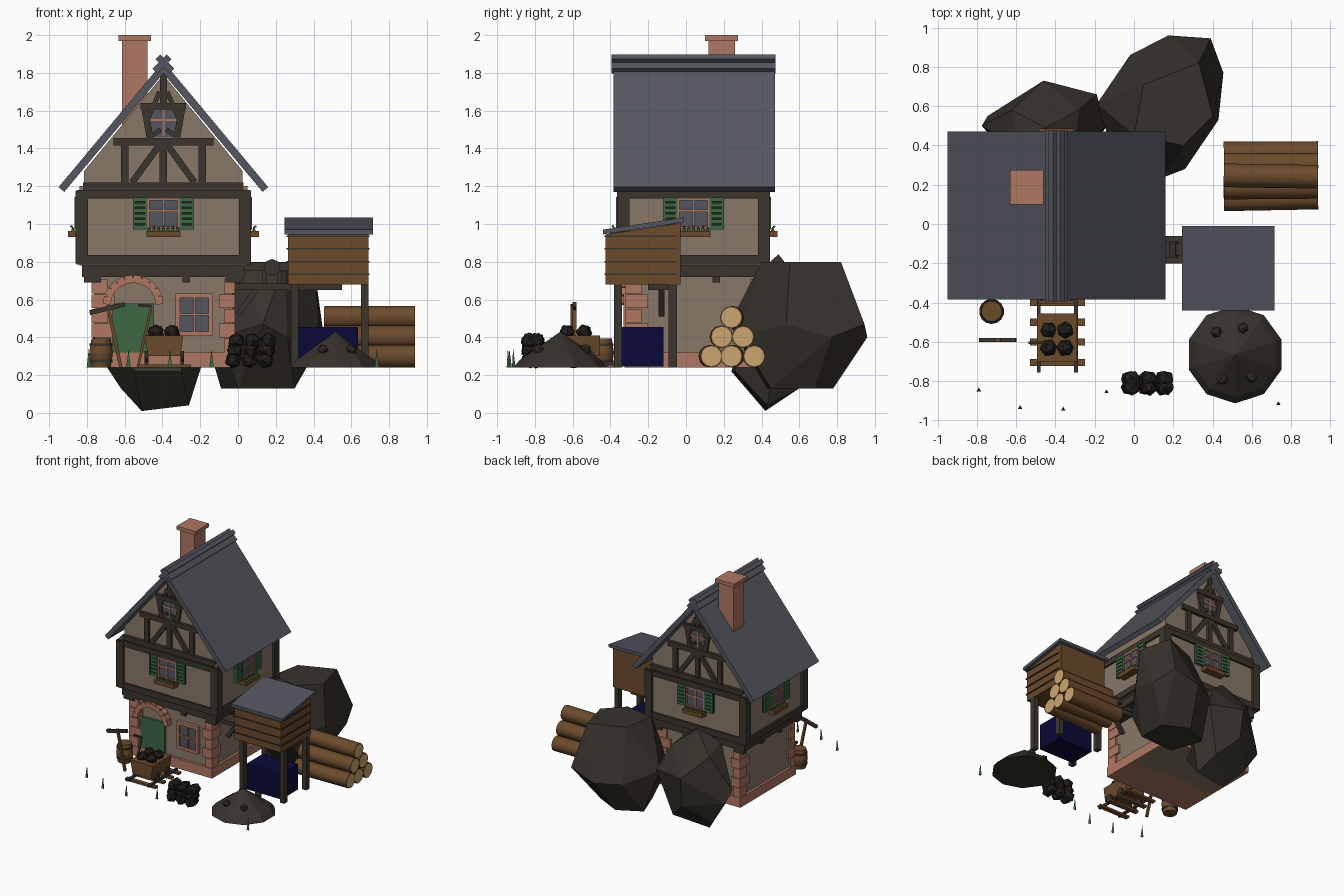
import bpy, bmesh, math, random
from mathutils import Vector, Matrix

random.seed(4)
if "Cube" in bpy.data.objects:
    bpy.data.objects.remove(bpy.data.objects["Cube"])


def material(name, *rgb):
    m = bpy.data.materials.new(name)
    m.use_nodes = True
    m.diffuse_color = (*rgb, 1)
    m.node_tree.nodes["Principled BSDF"].inputs["Base Color"].default_value = (*rgb, 1)
    return m


BRICK = material("brick_pink", .43, .185, .125)
WALL = material("plaster_tan", .25, .19, .14)
SLATE = material("slate_grey", .09, .094, .115)
TIMBER = material("dark_timber", .045, .036, .026)
WOOD = material("brown_wood", .15, .07, .026)
CUT = material("cut_wood", .6, .38, .16)
GREEN = material("green_paint", .047, .14, .06)
ROCK = material("brown_rock", .038, .032, .025)
NAVY = material("navy_blue", .003, .003, .04)
COAL = material("coal_black", .017, .014, .012)


class Part:
    """Collects primitives in one mesh."""

    def __init__(self, name, *mats):
        self.name, self.mats, self.bm = name, mats, bmesh.new()

    def box(self, x0, x1, y0, y1, z0, z1):
        m = Matrix.Translation(((x0 + x1) / 2, (y0 + y1) / 2, (z0 + z1) / 2))
        bmesh.ops.create_cube(self.bm, size=1, matrix=m @ Matrix.Diagonal((x1 - x0, y1 - y0, z1 - z0, 1)))
        return self

    def frame(self, p, q):
        p, q = Vector(p), Vector(q)
        z = (q - p).normalized()
        y = Vector((0, 0, 1)) if abs(z.y) > .9 else Vector((0, 1, 0))
        x = y.cross(z).normalized()
        m = Matrix((x, z.cross(x), z)).transposed().to_4x4()
        return Matrix.Translation((p + q) / 2) @ m, (q - p).length

    def beam(self, p, q, w, d):
        m, length = self.frame(p, q)
        bmesh.ops.create_cube(self.bm, size=1, matrix=m @ Matrix.Diagonal((w, d, length, 1)))
        return self

    def cyl(self, p, q, r1, r2, n=12):
        m, length = self.frame(p, q)
        bmesh.ops.create_cone(self.bm, cap_ends=True, segments=n, radius1=r1, radius2=r2, depth=length, matrix=m)
        return self

    def lump(self, c, r):
        spin = Matrix.Rotation(random.uniform(0, 6), 4, Vector((1, random.random(), .5)))
        bmesh.ops.create_icosphere(self.bm, subdivisions=1, radius=r, matrix=Matrix.Translation(c) @ spin)
        return self

    def prism(self, pts, y0, y1):
        f = self.bm.faces.new([self.bm.verts.new((x, y0, z)) for x, z in pts])
        out = bmesh.ops.extrude_face_region(self.bm, geom=[f])["geom"]
        bmesh.ops.translate(self.bm, vec=(0, y1 - y0, 0), verts=[v for v in out if isinstance(v, bmesh.types.BMVert)])
        return self

    def done(self, m=Matrix(), smooth=False):
        bmesh.ops.recalc_face_normals(self.bm, faces=self.bm.faces)
        mesh = bpy.data.meshes.new(self.name)
        self.bm.to_mesh(mesh)
        self.bm.free()
        mesh.transform(m)
        for mat in self.mats:
            mesh.materials.append(mat)
        ob = bpy.data.objects.new(self.name, mesh)
        bpy.context.collection.objects.link(ob)
        if smooth:
            bpy.ops.object.select_all(action="DESELECT")
            ob.select_set(True)
            bpy.context.view_layer.objects.active = ob
            bpy.ops.object.shade_smooth_by_angle(angle=.65)
        return ob


HOUSE = Matrix.Translation((-.395, .04, 0))
G = .24  # ground level

# House walls, local to the house centre
Part("lower_wall", WALL).box(-.365, .365, -.345, .345, G, .75).done(HOUSE)
Part("plinth", BRICK).box(-.385, .385, -.365, .365, G, .32).done(HOUSE)
Part("upper_wall", WALL).box(-.445, .445, -.385, .385, .78, 1.2).done(HOUSE)
Part("gable_wall", WALL).prism([(-.42, 1.18), (.42, 1.18), (.42, 1.28), (0, 1.79), (-.42, 1.28)], -.36, .36).done(HOUSE)

# Corner stones and the timber frame
quoins, frame = Part("quoins", BRICK), Part("timber_frame", TIMBER)
for sx in (-1, 1):
    for sy in (-1, 1):
        for i in range(5):
            a, b = (.085, .12) if i % 2 else (.06, .085)
            if sx * sy > 0:
                a, b = b, a
            x, y, z = sorted((sx * (.38 - a), sx * .38)), sorted((sy * (.36 - b), sy * .36)), .32 + i * .078
            quoins.box(*x, *y, z, z + .074)
        x, y = sorted((sx * .4, sx * .465)), sorted((sy * .34, sy * .405))
        frame.box(*x, *y, .79, 1.175)
frame.box(-.43, .43, -.375, .375, .72, .79)
for z0, z1 in ((.785, .835), (1.135, 1.18)):
    for s in (-1, 1):
        frame.box(-.46, .46, *sorted((s * .37, s * .4)), z0, z1)
        frame.box(*sorted((s * .43, s * .46)), -.4, .4, z0, z1)
for s in (-1, 1):
    for t in (-.35, -.12, .12, .35):
        frame.box(*sorted((s * .36, s * .42)), t - .02, t + .02, .69, .725)
        frame.box(t - .02, t + .02, *sorted((s * .34, s * .37)), .69, .725)
quoins.done(HOUSE)
frame.done(HOUSE)


def window(prefix, m):
    """Shuttered window with a flower box, facing -y at the local origin."""
    Part(prefix + "_glass", SLATE).box(-.08, .08, -.012, .01, -.075, .075).done(m)
    bars = Part(prefix + "_frame", BRICK)
    for x in (-.08, 0, .08):
        bars.box(x - .006, x + .006, -.02, 0, -.08, .08)
    for z in (-.075, .015, .075):
        bars.box(-.08, .08, -.02, 0, z - .006, z + .006)
    bars.done(m)
    back, slats = Part(prefix + "_shutter_back", COAL), Part(prefix + "_shutters", GREEN)
    for s in (-1, 1):
        x0, x1 = sorted((s * .085, s * .162))
        back.box(x0, x1, -.015, 0, -.08, .085)
        for x in (x0, x1 - .013):
            slats.box(x, x + .013, -.025, 0, -.083, .088)
        for i in range(6):
            slats.box(x0, x1, -.024, 0, -.083 + i * .0295, -.061 + i * .0295)
    back.done(m)
    slats.done(m)
    Part(prefix + "_flower_box", WOOD).box(-.09, .09, -.06, 0, -.125, -.092).done(m)
    leaves, buds = Part(prefix + "_leaves", GREEN), Part(prefix + "_flowers", BRICK)
    for i in range(7):
        x = -.075 + i * .025
        leaves.cyl((x, -.035, -.095), (x, -.035, -.07), .011, .004, 5)
        if i % 2:
            buds.lump((x, -.042, -.068), .007)
    leaves.done(m)
    buds.done(m)


for i, side in enumerate(("front", "left", "back", "right")):
    d = .445 if i % 2 else .385
    window(side + "_window", HOUSE @ Matrix.Rotation(i * math.pi / 2, 4, "Z") @ Matrix.Translation((0, -d, 1.055)))

# Gable timbers and attic window, front and back
for side, turn in (("front", 0), ("back", math.pi)):
    m = HOUSE @ Matrix.Rotation(turn, 4, "Z")
    t = Part(side + "_gable_timbers", TIMBER)
    t.box(-.425, .425, -.385, -.34, 1.175, 1.22).box(-.265, .265, -.385, -.35, 1.415, 1.455)
    t.box(-.02, .02, -.38, -.35, 1.21, 1.42).box(-.12, .12, -.385, -.35, 1.605, 1.64)
    t.box(-.018, .018, -.38, -.35, 1.62, 1.8)
    for s in (-1, 1):
        y = -.365
        t.box(s * .205 - .02, s * .205 + .02, -.38, -.35, 1.21, 1.42)
        t.beam((s * .165, y, 1.22), (s * .02, y, 1.42), .035, .03)
        t.beam((s * .07, y, 1.45), (s * .1, y, 1.62), .035, .03)
        t.beam((s * .015, y, 1.5), (s * .075, y, 1.46), .025, .03)
        t.beam((s * .085, y, 1.55), (s * .02, y, 1.7), .025, .03)
    t.done(m)
    Part(side + "_attic_glass", SLATE).box(-.08, .08, -.366, -.35, 1.46, 1.61).done(m)
    Part(side + "_attic_bars", BRICK).box(-.006, .006, -.372, -.35, 1.46, 1.61).box(-.08, .08, -.372, -.35, 1.545, 1.557).done(m)

# Roof, ridge and chimney
half = [(.555, 1.195), (.525, 1.17)]
Part("roof", SLATE).prism([(0, 1.86), *half, (0, 1.798), *[(-x, z) for x, z in half[::-1]]], -.425, .43).done(HOUSE)
ridge = Part("ridge_cap", SLATE)
for s in (-1, 1):
    ridge.beam((s * .03, 0, 1.885), (s * -.045, 0, 1.81), .035, .87)
ridge.done(HOUSE)
Part("chimney", BRICK).box(-.615, -.48, .12, .26, 1.45, 1.98).box(-.632, -.46, .1, .275, 1.97, 2).done()

# Door, arch and lower window
Part("door", GREEN).box(-.665, -.445, -.325, -.3, G, .58).done()
arch = Part("door_arch", BRICK)
ring = [(-.555 + .14 * math.cos(a), -.325, .575 + .135 * math.sin(a)) for a in (i * math.pi / 10 for i in range(11))]
for p, q in zip(ring, ring[1:]):
    arch.beam(p, q, .042, .06)
arch.done()
Part("lower_glass", SLATE).box(-.31, -.15, -.318, -.3, .43, .61).done()
bars = Part("lower_window_frame", BRICK)
for x, w in ((-.32, .012), (-.23, .005), (-.145, .012)):
    bars.box(x - w, x + w, -.332, -.3, .41, .63)
for z, w in ((.42, .012), (.52, .005), (.62, .012)):
    bars.box(-.33, -.135, -.332, -.3, z - w, z + w)
bars.done()

# Raised bin with lean-to roof, legs and loading beam
side_on = Matrix.Rotation(math.pi / 2, 4, "Z")
Part("bin", WOOD).prism([(-.425, .68), (-.03, .68), (-.03, 1.005), (-.425, .945)], -.69, -.265).done(side_on)
Part("bin_roof", SLATE).prism([(-.44, .945), (-.01, 1.01), (-.01, 1.035), (-.44, .97)], -.715, -.245).done(side_on)
stand = Part("bin_stand", TIMBER)
for x in (.3, .67):
    for y in (-.36, -.07):
        stand.box(x - .02, x + .02, y - .022, y + .022, G, .69)
for z in (.735, .8, .87, .935):
    stand.box(.258, .697, -.432, -.05, z - .004, z + .004)
stand.done()
tram = Part("loading_beam", TIMBER).box(-.03, .55, -.2, -.06, .65, .685).box(-.03, .28, -.16, -.1, .755, .795)
tram.cyl((.18, -.17, .77), (.18, -.09, .77), .045, .045, 8).box(.13, .15, -.14, -.12, .66, .77)
tram.box(.21, .23, -.14, -.12, .66, .77).beam((0, -.13, .52), (.1, -.13, .66), .03, .03).done()
Part("water_tank", NAVY).box(.315, .635, -.34, -.12, .245, .455).done()

# Log pile with pale cut ends
logs = Part("logs", WOOD, CUT)
for row in range(3):
    for i in range(3 - row):
        y, z, e = .13 + i * .115 + row * .057, .3 + row * .103, random.uniform(-.006, .006)
        logs.cyl((.457, y - e, z), (.937, y + e, z), .06, .06, 12)
logs.bm.normal_update()
ends = [f for f in logs.bm.faces if abs(f.normal.x) > .9]
bmesh.ops.inset_individual(logs.bm, faces=ends, thickness=.007)
for f in ends:
    f.material_index = 1
logs.done(smooth=True)

# Mine cart on its track
track = Part("track_rails", TIMBER).box(-.495, -.475, -.755, -.38, .255, .272).box(-.305, -.285, -.755, -.38, .255, .272)
for x in (-.485, -.295):
    for y in (-.51, -.64):
        track.cyl((x - .01, y, .3), (x + .01, y, .3), .03, .03, 10)
track.done()
ties = Part("track_ties", WOOD)
for y in (-.4, -.5, -.6, -.705):
    ties.box(-.53, -.25, y - .018, y + .018, G, .257)
ties.done()
Part("cart", WOOD).prism([(-.475, .3), (-.305, .3), (-.29, .41), (-.495, .41)], -.7, -.455).done()
load = Part("cart_coal", COAL)
for x in (-.435, -.35):
    for y in (-.54, -.63):
        load.lump((x, y, .425), .045)
load.done()

# Barrel
barrel, hoops = Part("barrel", WOOD), Part("barrel_hoops", TIMBER)
bx, by = -.725, -.445
for z0, z1, r0, r1 in ((G, .318, .052, .064), (.318, .395, .064, .052)):
    barrel.cyl((bx, by, z0), (bx, by, z1), r0, r1, 14)
for z in (.275, .36):
    hoops.cyl((bx, by, z - .007), (bx, by, z + .007), .062, .062, 14)
barrel.done(smooth=True)
hoops.done()

# Leaning tools
Part("tool_handles", WOOD).beam((-.69, -.59, .57), (-.62, -.59, G), .018, .018).beam((-.46, -.605, .56), (-.53, -.605, G), .014, .014).done()
Part("pick_head", TIMBER).beam((-.785, -.59, .53), (-.6, -.59, .575), .025, .02).beam((-.53, -.605, .57), (-.455, -.605, .565), .014, .014).done()

# Dirt mound, coal heap and grass
mound = Part("dirt_mound", ROCK).cyl((.515, -.665, G), (.515, -.665, .28), .248, .215, 10)
mound.cyl((.515, -.665, .28), (.515, -.665, .43), .215, 0, 10)
for x, y in ((.42, -.55), (.555, -.53), (.45, -.79), (.6, -.78)):
    mound.lump((x, y, .335), .03)
mound.done()
heap = Part("coal_heap", COAL)
for i in range(3):
    for j in range(3):
        for y in (-.79, -.83):
            heap.lump((-.025 + i * .085 + j * .008, y, .28 + j * .05), .046)
heap.done()
grass = Part("grass", GREEN)
for x, y in ((-.79, -.845), (-.58, -.935), (-.36, -.943), (-.14, -.855), (.735, -.915)):
    grass.cyl((x, y, G), (x, y, .34), .013, 0, 3)
grass.done()


def boulder(name, pts):
    p = Part(name, ROCK)
    verts = [p.bm.verts.new(v) for v in pts]
    bmesh.ops.convex_hull(p.bm, input=verts)
    bmesh.ops.dissolve_limit(p.bm, angle_limit=.2, verts=p.bm.verts, edges=p.bm.edges)
    p.done()


# Boulders behind the house
top = [(.05, .71), (.33, .82), (.4, .55), (.25, .4), (0, .45)]
base = [(-.09, .68), (.1, .78), (.3, .68), (.3, .45), (0, .43)]
girth = [(.175, .96), (.39, .945), (.455, .77), (.43, .53), (.26, .28), (.13, .23), (-.1, .36), (-.19, .61), (-.02, .86)]
boulder("large_boulder", [(*p, .8) for p in top] + [(*p, .13) for p in base] + [(*p, .4 + .07 * (i % 2)) for i, p in enumerate(girth)])
boulder("small_boulder", [
    (-.45, .49, .84), (-.6, .4, .74), (-.3, .38, .74), (-.28, .58, .7), (-.62, .58, .68),
    (-.775, .5, .42), (-.745, .55, .32), (-.46, .73, .52), (-.45, .7, .28), (-.19, .66, .5), (-.145, .49, .4),
    (-.3, .6, .13), (-.62, .54, .13), (-.51, .42, .01), (-.26, .43, .04), (-.55, .24, .22), (-.3, .26, .22)])
